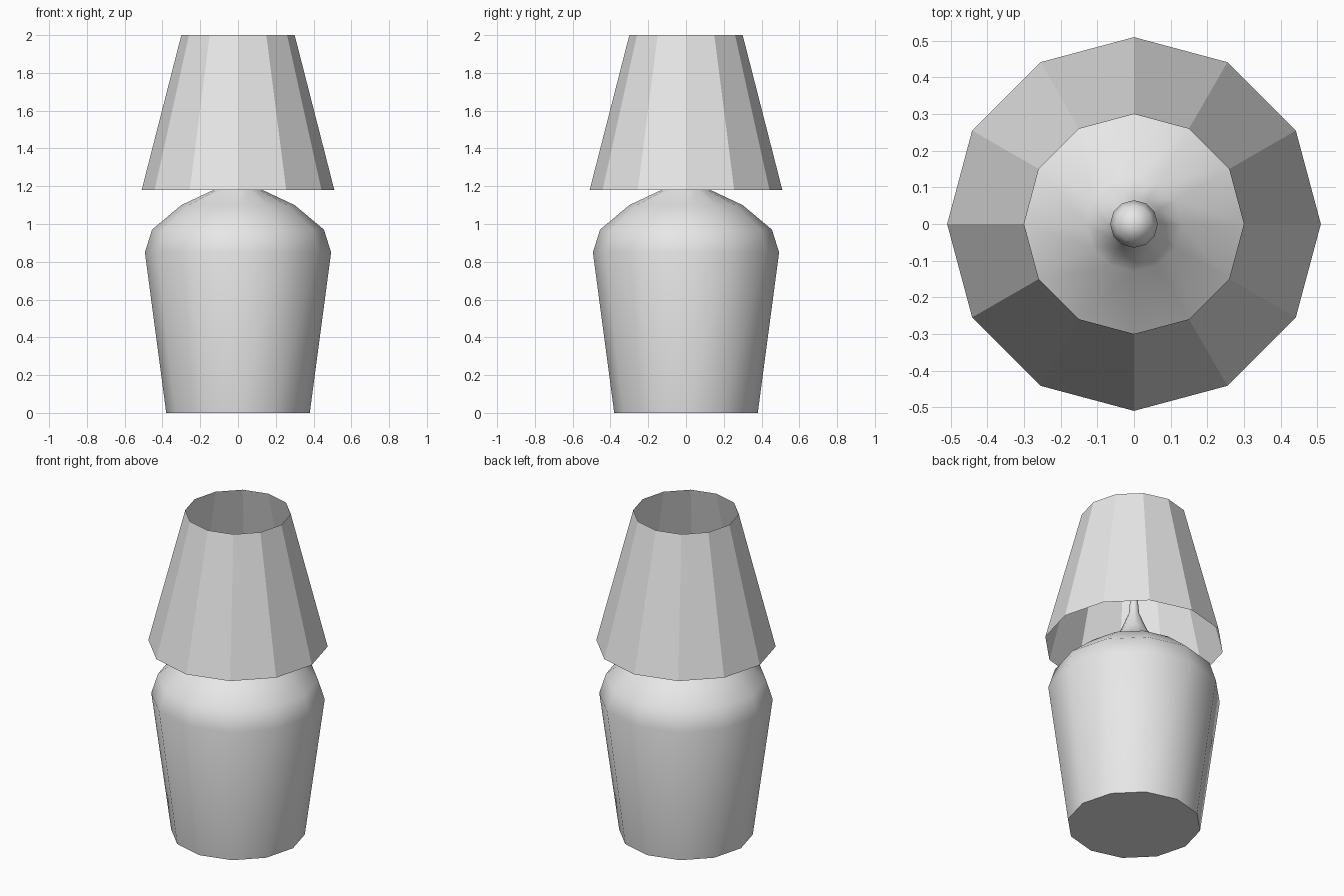
import bpy
import bmesh
from math import sin, cos, tau, radians

SIDES = 12

cube = bpy.data.objects.get("Cube")
if cube:
    bpy.data.objects.remove(cube, do_unlink=True)

grey = bpy.data.materials.new("light_grey")
grey.use_nodes = True
grey.diffuse_color = (0.8, 0.8, 0.8, 1)
grey.node_tree.nodes["Principled BSDF"].inputs["Base Color"].default_value = grey.diffuse_color


def lathe(name, profile, cap_bottom=False, tip=None):
    """Spin a (radius, height) profile, with an optional flat bottom and pointed tip."""
    bm = bmesh.new()
    rings = [[bm.verts.new((r * cos(tau * i / SIDES), r * sin(tau * i / SIDES), z))
              for i in range(SIDES)] for r, z in profile]
    for low, high in zip(rings, rings[1:]):
        for i in range(SIDES):
            j = (i + 1) % SIDES
            bm.faces.new((low[i], low[j], high[j], high[i]))
    if cap_bottom:
        bm.faces.new(rings[0][::-1])
    if tip is not None:
        point = bm.verts.new((0, 0, tip))
        for i in range(SIDES):
            bm.faces.new((rings[-1][i], rings[-1][(i + 1) % SIDES], point))
    mesh = bpy.data.meshes.new(name)
    bm.to_mesh(mesh)
    bm.free()
    mesh.materials.append(grey)
    obj = bpy.data.objects.new(name, mesh)
    bpy.context.collection.objects.link(obj)
    return obj


# Smooth vase body that tapers into a thin stem with a small bulb
body = lathe("lamp_body", [
    (0.38, 0), (0.493, 0.85), (0.455, 0.97), (0.30, 1.10), (0.13, 1.18),
    (0.077, 1.265), (0.03, 1.38), (0.022, 1.47),
    (0.05, 1.52), (0.065, 1.57), (0.05, 1.62)], cap_bottom=True, tip=1.65)
bpy.ops.object.select_all(action='DESELECT')
body.select_set(True)
bpy.context.view_layer.objects.active = body
bpy.ops.object.shade_smooth_by_angle(angle=radians(65))

# Faceted open lampshade, a single thin wall
lathe("lampshade", [(0.51, 1.18), (0.30, 2.0)])
